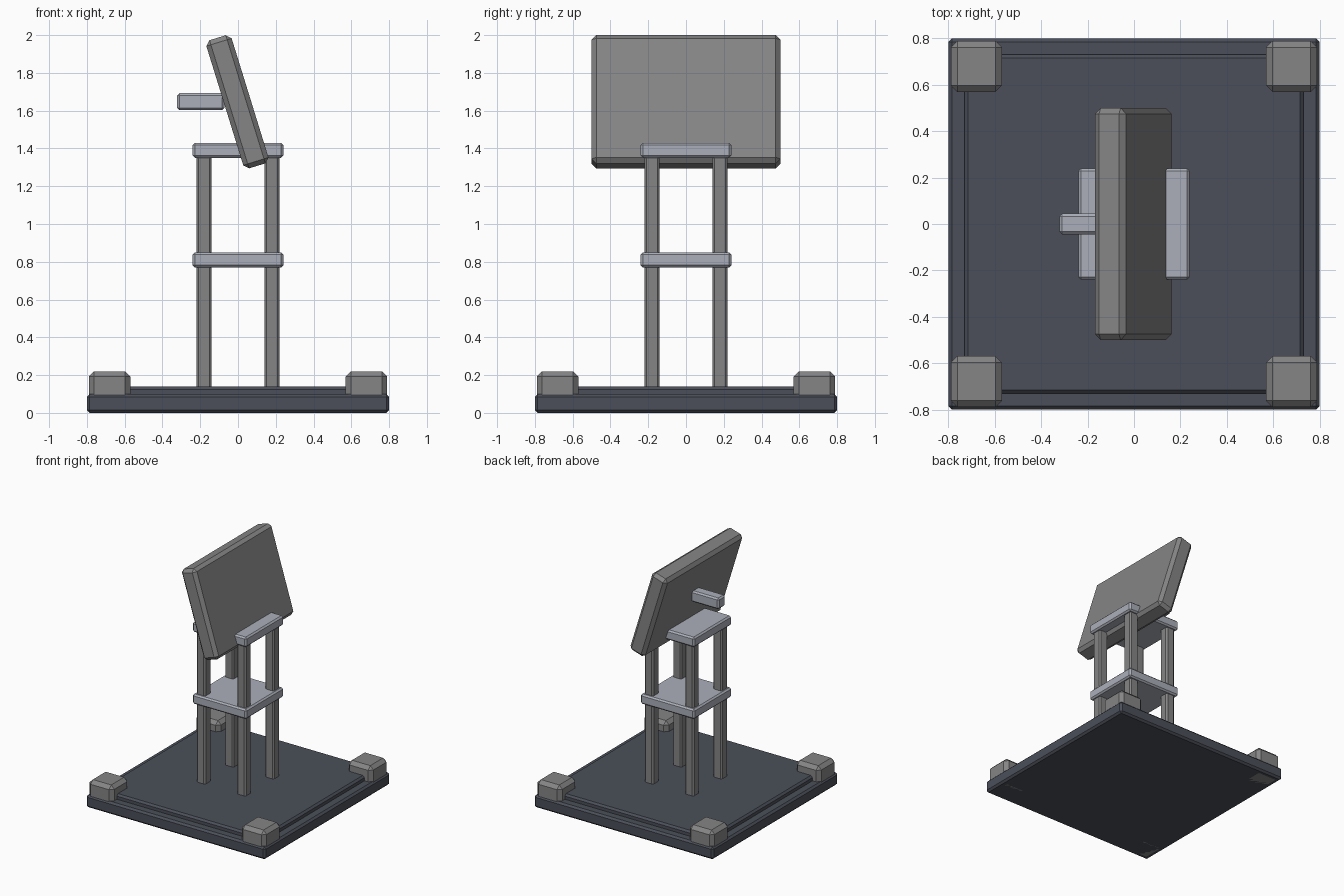
import bpy
import bmesh

cube = bpy.data.objects.get("Cube")
if cube:
    bpy.data.objects.remove(cube, do_unlink=True)


def material(name, color):
    mat = bpy.data.materials.new(name)
    mat.use_nodes = True
    mat.diffuse_color = (*color, 1)
    mat.node_tree.nodes["Principled BSDF"].inputs["Base Color"].default_value = (*color, 1)
    return mat


slate = material("dark slate", (0.07, 0.078, 0.1))
grey = material("mid grey", (0.23, 0.235, 0.23))
pale = material("pale blue grey", (0.41, 0.43, 0.49))


def chamfered_box(name, center, size, chamfer, mat, tilt=0):
    """Flat-shaded box with a single-segment chamfer on every edge."""
    bm = bmesh.new()
    bmesh.ops.create_cube(bm, size=1)
    bmesh.ops.scale(bm, vec=size, verts=bm.verts)
    bmesh.ops.bevel(bm, geom=list(bm.edges), offset=chamfer, segments=1,
                    affect='EDGES', clamp_overlap=True)
    mesh = bpy.data.meshes.new(name)
    bm.to_mesh(mesh)
    bm.free()
    mesh.materials.append(mat)
    obj = bpy.data.objects.new(name, mesh)
    obj.location = center
    obj.rotation_euler.y = tilt
    bpy.context.collection.objects.link(obj)
    return obj


# Base slab and the raised deck on it
chamfered_box("base_slab", (0, 0, 0.05), (1.6, 1.6, 0.1), 0.015, slate)
chamfered_box("base_deck", (0, 0, 0.11), (1.46, 1.46, 0.06), 0.015, slate)

# Corner blocks and posts, one of each per quadrant
for side, sx in (("left", 1), ("right", -1)):
    for end, sy in (("front", -1), ("back", 1)):
        chamfered_box(f"corner_block_{end}_{side}", (sx * 0.68, sy * 0.68, 0.11),
                      (0.22, 0.22, 0.22), 0.028, grey)
        chamfered_box(f"post_{end}_{side}", (sx * 0.18, sy * 0.18, 0.74),
                      (0.08, 0.08, 1.3), 0.012, grey)

# Middle and top shelves
for name, z in (("middle_shelf", 0.81), ("top_shelf", 1.39)):
    chamfered_box(name, (0, 0, z), (0.48, 0.48, 0.08), 0.012, pale)

# Tilted panel and the handle behind it
chamfered_box("tilted_panel", (-0.003, 0, 1.647), (0.14, 1.0, 0.71), 0.025, grey, tilt=-0.3)
chamfered_box("panel_handle", (-0.197, 0, 1.648), (0.25, 0.09, 0.09), 0.012, pale)
